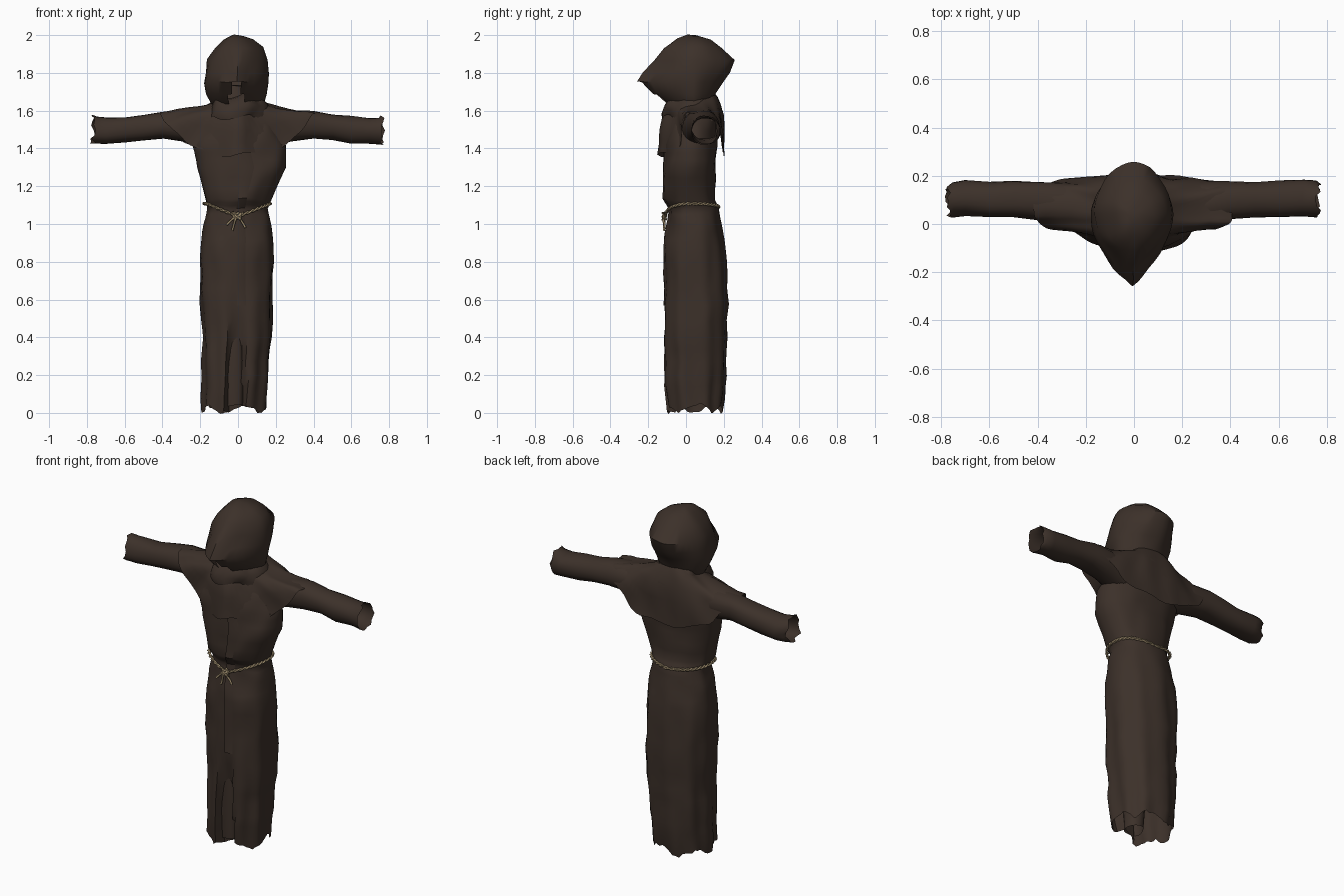
import bpy, bmesh, math, random
from mathutils import Vector, noise

random.seed(4)
if "Cube" in bpy.data.objects:
    bpy.data.objects.remove(bpy.data.objects["Cube"])


def material(name, rgb):
    m = bpy.data.materials.new(name)
    m.use_nodes = True
    m.diffuse_color = (*rgb, 1)
    m.node_tree.nodes["Principled BSDF"].inputs["Base Color"].default_value = (*rgb, 1)
    return m


CLOTH = material("brown cloth", (0.045, 0.030, 0.0225))
ROPE = material("tan rope", (0.34, 0.26, 0.15))


def power(v, p):
    return math.copysign(abs(v) ** p, v)


def wrinkle(p, amount):
    # Uneven cloth: a small push along a smooth noise field
    return p + noise.noise_vector(p * 9) * amount


def skin(name, rings, closed=True, cap=False, skip=None, angle=50):
    """Joins equal rings of points into one surface."""
    bm = bmesh.new()
    rows = [[bm.verts.new(p) for p in r] for r in rings]
    n = len(rows[0])
    for j, (a, b) in enumerate(zip(rows, rows[1:])):
        for i in range(n if closed else n - 1):
            if skip and skip(i, j):
                continue
            k = (i + 1) % n
            bm.faces.new((a[i], a[k], b[k], b[i]))
    if cap:
        bm.faces.new(rows[-1])
    if closed:
        bmesh.ops.recalc_face_normals(bm, faces=bm.faces)
    me = bpy.data.meshes.new(name)
    bm.to_mesh(me)
    bm.free()
    ob = bpy.data.objects.new(name, me)
    bpy.context.collection.objects.link(ob)
    me.materials.append(CLOTH)
    bpy.ops.object.select_all(action="DESELECT")
    ob.select_set(True)
    bpy.context.view_layer.objects.active = ob
    bpy.ops.object.shade_smooth_by_angle(angle=math.radians(angle))


def outline(x0, x1, y0, y1, n, p=0.85):
    """Rounded outline that starts at the front and turns toward +x."""
    for i in range(n):
        a = math.tau * i / n
        yield (a, (x0 + x1) / 2 + (x1 - x0) / 2 * power(math.sin(a), p),
               (y0 + y1) / 2 - (y1 - y0) / 2 * power(math.cos(a), p))


# Robe: z, x range, y range
ROBE = [(0.02, -.195, .15, -.11, .20), (0.2, -.195, .165, -.12, .215),
        (0.4, -.19, .18, -.12, .22), (0.66, -.205, .19, -.115, .22),
        (0.88, -.195, .185, -.115, .205), (1.0, -.185, .175, -.095, .185),
        (1.08, -.17, .16, -.085, .17), (1.13, -.18, .18, -.115, .15),
        (1.3, -.215, .255, -.115, .155), (1.42, -.24, .25, -.11, .165),
        (1.52, -.21, .21, -.09, .16), (1.62, -.12, .12, -.07, .16)]
rings = []
for (z, *box), (z2, *box2) in zip(ROBE, ROBE[1:]):
    for s in range(3):
        t = s / 3
        h = z + (z2 - z) * t
        mix = [u + (v - u) * t for u, v in zip(box, box2)]
        skirt = max(0, 1 - h / 1.05)
        ring = []
        for a, x, y in outline(*mix, 56):
            fold = 1 - (0.01 + 0.07 * skirt) * (0.5 + 0.5 * math.sin(9 * a + 2 * h))
            p = Vector((x * fold, 0.05 + (y - 0.05) * fold, h))
            if h < 0.55 and y < 0 and abs(x + 0.01) < 0.045:      # front slit
                p.y += 0.05 * min(1, (0.55 - h) * 4)
            if not rings:                                         # uneven hem
                p.z += 0.02 * math.sin(5 * a) + random.uniform(-0.008, 0.012)
            ring.append(wrinkle(p, 0.012))
        rings.append(ring)
skin("robe", rings)

# Overlapping front edge, laid over the robe from the chest to the slit
seam = []
for r in rings:
    if 0.5 < r[0].z < 1.4:
        seam.append([r[0] + Vector((-0.002, d, 0)) for d in (0.002, -0.007)]
                    + [r[1] + Vector((0, -0.006, 0)), r[2] + Vector((0, 0.002, 0))])
skin("front_seam", seam, closed=False, angle=30)

# Inner fold hanging inside the skirt
skin("inner_fold", [[wrinkle(Vector((x - 0.02, y, z)), 0.015)
                     for a, x, y in outline(-.05, .05, -.085, .03, 16)]
                    for z in (0.04, 0.2, 0.35, 0.5)])

# Sleeves: distance out, bottom z, top z, front y, back y
SLEEVE = [(0.15, 1.40, 1.60, -.03, .16), (0.28, 1.435, 1.60, -.01, .175),
          (0.40, 1.45, 1.595, .015, .175), (0.5, 1.443, 1.582, .025, .175),
          (0.6, 1.43, 1.568, .03, .175), (0.7, 1.42, 1.56, .035, .18),
          (0.75, 1.42, 1.565, .03, .175), (0.78, 1.42, 1.575, .03, .16)]
for side, name in ((1, "left_sleeve"), (-1, "right_sleeve")):
    rings = []
    for x, z0, z1, y0, y1 in SLEEVE:
        ring = []
        for a, y, z in outline(y0, y1, z0, z1, 20, 0.9):
            cuff = random.uniform(-0.025, 0.0) if x > 0.76 else 0
            ring.append(wrinkle(Vector((side * (x + cuff), y, z)), 0.01))
        rings.append(ring)
    skin(name, rings)

# Shoulder cape: share of the way out from the collar to the lower edge
rings = []
for t in (0, 0.12, 0.3, 0.5, 0.7, 0.85, 1):
    ring = []
    for i in range(72):
        a = math.tau * i / 72
        s, c = math.sin(a), -math.cos(a)
        side = abs(s) ** 2.5
        x = 0.41 * power(s, 0.9)
        if c > 0:
            y = 0.06 + 0.14 * c ** 0.35
        else:       # the breast comes forward between the shoulders
            y = 0.06 - 0.095 * abs(c) ** 0.35 - 0.115 * max(0, 1 - abs(x) / 0.23) ** 0.8
        collar = Vector((0.13 * s, 0.05 + 0.12 * c, 1.65 + 0.03 * c))
        p = collar.lerp(Vector((x, y, 1.365 + 0.22 * side)), t)
        p.z += math.sin(math.pi * t) * (0.07 * (1 - side) - 0.012)
        p.y += 0.012 * math.sin(math.pi * t) * c
        p.z += 0.008 * t * math.sin(11 * a)
        ring.append(wrinkle(p, 0.018))
    rings.append(ring)
skin("shoulder_cape", rings)

# Crumpled collar under the hood
skin("collar", [[wrinkle(Vector((x, y, z + 0.012 * math.sin(5 * a))), 0.03)
                 for a, x, y in outline(-r, r * 0.95, 0.05 - r, 0.05 + r * 0.85, 40)]
                for z, r in ((1.56, 0.165), (1.60, 0.17), (1.635, 0.16), (1.67, 0.13), (1.69, 0.09))])

# Hood: z, x range, y range; the front is drawn out to a peak
HOOD = [(1.59, -.09, .09, -.04, .12), (1.63, -.14, .13, -.11, .14),
        (1.69, -.17, .15, -.185, .165), (1.75, -.18, .16, -.26, .195),
        (1.80, -.17, .16, -.225, .23), (1.865, -.165, .155, -.165, .26),
        (1.93, -.13, .135, -.11, .19), (1.975, -.08, .085, -.05, .13),
        (1.998, -.03, .03, 0.0, .06)]
rings = []
for z, x0, x1, y0, y1 in HOOD:
    ring = []
    for a, x, y in outline(x0, x1, -1, 1, 40, 1):
        low = z < 1.9
        mid = 0.04
        if y < 0:                       # peak with nearly straight flanks
            sharp = 0.6 * abs(y) + 0.4 * (1 - abs(math.sin(a)))
            y = mid - (mid - y0) * (sharp if low else abs(y))
        else:
            y = mid + (y1 - mid) * y ** (1.25 if low else 1)
        ring.append(wrinkle(Vector((x, y, z)), 0.012))
    rings.append(ring)
# The face opening narrows upward under the peak
skin("hood", rings, cap=True,
     skip=lambda i, j: (j == 1 and (i < 2 or i > 37)) or (j == 2 and i in (0, 39)))

# Shadowed cloth folded inside the face opening
skin("hood_lining", [[wrinkle(Vector((x, y, z)), 0.03)
                      for a, x, y in outline(-w, w, 0.03 - w, .06, 20, 1)]
                     for z, w in ((1.60, .09), (1.64, .10), (1.69, .08), (1.73, .04))], cap=True)


# Rope belt: two twisted strands, a knot and hanging tails
def rope(name, path, radius, cyclic=False):
    cu = bpy.data.curves.new(name, "CURVE")
    cu.dimensions = "3D"
    cu.bevel_depth = radius
    cu.bevel_resolution = 1
    sp = cu.splines.new("POLY")
    sp.points.add(len(path) - 1)
    for pt, p in zip(sp.points, path):
        pt.co = (*p, 1)
    sp.use_cyclic_u = cyclic
    cu.materials.append(ROPE)
    bpy.context.collection.objects.link(bpy.data.objects.new(name, cu))


for strand in range(2):
    path = []
    for k, (a, x, y) in enumerate(outline(-.178, .17, -.108, .173, 144)):
        turn = k * math.tau / 8 + strand * math.pi
        dip = (0.068 if math.cos(a) > 0 else 0.02) * max(0, 1 - abs(x) / 0.17)
        out = 1 + 0.03 * math.cos(turn)
        path.append((x * out, 0.035 + (y - 0.035) * out,
                     1.108 - dip + 0.005 * math.sin(turn)))
    rope(f"belt_strand_{strand + 1}", path, 0.005, True)

rope("belt_knot", [(0.022 * math.cos(k * 1.3) - 0.005, -0.115 + 0.01 * math.sin(k * 2.1),
                    1.042 + 0.02 * math.sin(k * 1.7)) for k in range(16)], 0.006)
for name, dx, dz in (("right_tail", -0.055, -0.045), ("middle_tail", -0.025, -0.075),
                     ("left_tail", 0.045, -0.06), ("loop_end", 0.035, 0.02)):
    rope(name, [(dx * t / 6 - 0.005, -0.118 - 0.004 * math.sin(t), 1.04 + dz * (t / 6) ** 1.4)
                for t in range(7)], 0.006)
